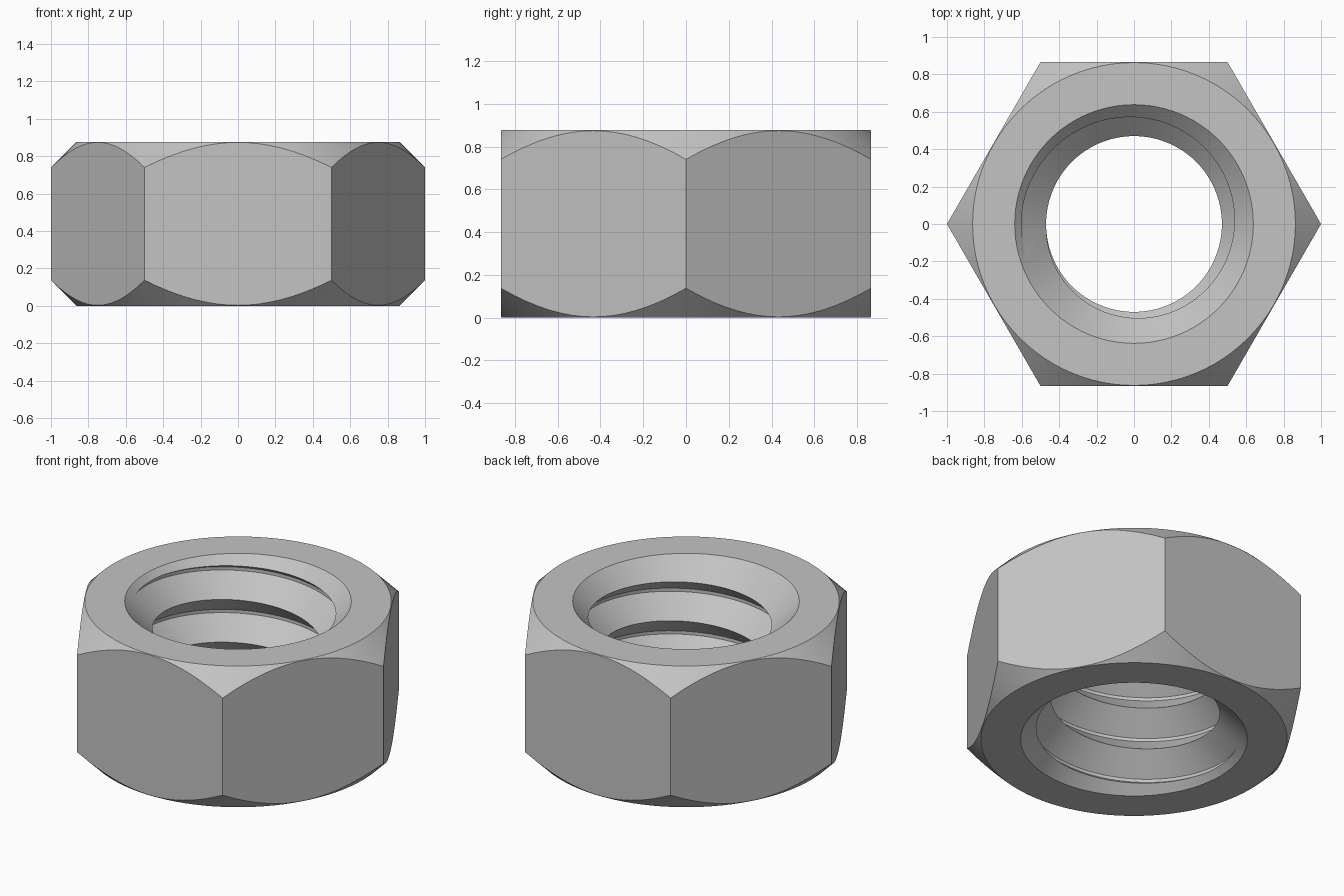
import bpy, bmesh, math

cube = bpy.data.objects.get("Cube")
if cube:
    bpy.data.objects.remove(cube, do_unlink=True)

H = 0.877        # nut height
CHAMFER_R = 0.863  # radius of the flat end faces
SINK_R = 0.638   # mouth of the countersink
CREST, ROOT = 0.47, 0.602   # thread radii
PITCH = 0.265
STEPS = 96       # segments per turn

steel = bpy.data.materials.new("steel_grey")
steel.use_nodes = True
GREY = (0.55, 0.55, 0.55, 1.0)
steel.diffuse_color = GREY
steel.node_tree.nodes["Principled BSDF"].inputs["Base Color"].default_value = GREY


def finish(name, bm):
    bmesh.ops.recalc_face_normals(bm, faces=bm.faces)
    mesh = bpy.data.meshes.new(name)
    bm.to_mesh(mesh)
    bm.free()
    mesh.materials.append(steel)
    obj = bpy.data.objects.new(name, mesh)
    bpy.context.collection.objects.link(obj)
    return obj


def lathe(name, profile, segments):
    """Ring made by turning a closed (radius, z) profile about z."""
    bm = bmesh.new()
    rings = []
    for i in range(segments):
        a = 2 * math.pi * i / segments
        rings.append([bm.verts.new((r * math.cos(a), r * math.sin(a), z)) for r, z in profile])
    n = len(profile)
    for i in range(segments):
        a, b = rings[i], rings[(i + 1) % segments]
        for k in range(n):
            bm.faces.new((a[k], b[k], b[(k + 1) % n], a[(k + 1) % n]))
    return finish(name, bm)


def screw(name, z0, turns):
    """Solid right-handed screw that cuts the thread."""
    bm = bmesh.new()
    total = STEPS * turns
    rails = []
    for r, dz in ((CREST, 0), (ROOT, PITCH / 2 - 0.01), (ROOT, PITCH / 2 + 0.01)):
        rail = []
        for i in range(total + 1):
            a = 2 * math.pi * (i % STEPS) / STEPS
            rail.append(bm.verts.new((r * math.cos(a), r * math.sin(a), z0 + dz + PITCH * i / STEPS)))
        rails.append(rail)

    def strip(lower, upper, count, shift=0):
        for i in range(count):
            bm.faces.new((lower[i], lower[i + 1], upper[i + 1 + shift], upper[i + shift]))

    strip(rails[0], rails[1], total)
    strip(rails[1], rails[2], total)
    strip(rails[2], rails[0], total - STEPS, STEPS)
    # close both ends with a fan
    z_low = z0 + PITCH / 2
    z_high = z0 + PITCH * turns
    middle = (z_low + z_high) / 2
    low = bm.verts.new((0, 0, z_low))
    high = bm.verts.new((0, 0, z_high))
    for e in [e for e in bm.edges if e.is_boundary]:
        v, w = e.verts
        bm.faces.new((v, w, low if v.co.z < middle else high))
    return finish(name, bm)


def boolean(obj, cutter, operation):
    mod = obj.modifiers.new(operation.lower(), 'BOOLEAN')
    mod.operation = operation
    mod.solver = 'EXACT'
    mod.object = cutter
    bpy.context.view_layer.objects.active = obj
    bpy.ops.object.modifier_apply(modifier=mod.name)
    bpy.data.objects.remove(cutter, do_unlink=True)


# Turned blank: chamfered rim outside, countersunk bore inside
BORE, OUT = 0.44, 1.1
sink, cone = SINK_R - BORE, OUT - CHAMFER_R
nut = lathe("hex_nut", [
    (BORE, sink), (SINK_R, 0), (CHAMFER_R, 0), (OUT, cone),
    (OUT, H - cone), (CHAMFER_R, H), (SINK_R, H), (BORE, H - sink)], STEPS)

# Six flats, with corners on the x axis
hexagon = lathe("hexagon_cutter", [(0.3, -0.1), (1, -0.1), (1, H + 0.1), (0.3, H + 0.1)], 6)
boolean(nut, hexagon, 'INTERSECT')

# Threaded hole
boolean(nut, screw("thread_cutter", 0.573 - 4 * PITCH, 7), 'DIFFERENCE')

# One material and smooth shading with sharp edges
nut.data.materials.clear()
nut.data.materials.append(steel)
for poly in nut.data.polygons:
    poly.material_index = 0
bpy.ops.object.select_all(action='DESELECT')
nut.select_set(True)
bpy.context.view_layer.objects.active = nut
bpy.ops.object.shade_smooth_by_angle(angle=math.radians(25))
